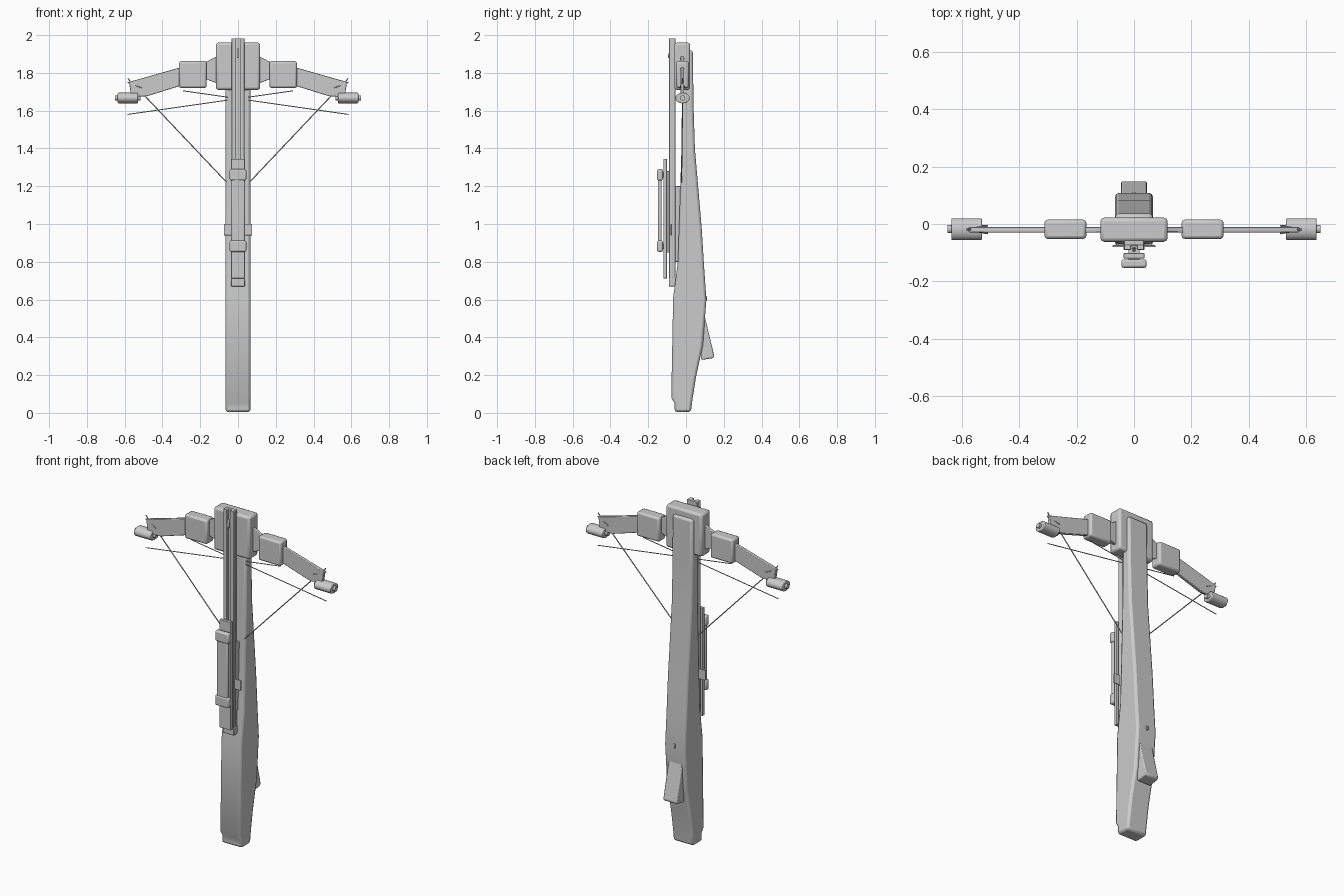
import bpy, bmesh, math
from mathutils import Vector


def finish(ob, bevel=0.0, segs=2):
    if bevel:
        m = ob.modifiers.new("Bevel", 'BEVEL')
        m.width, m.segments, m.limit_method = bevel, segs, 'ANGLE'
        m.angle_limit = math.radians(40)
    bpy.ops.object.select_all(action='DESELECT')
    ob.select_set(True)
    bpy.context.view_layer.objects.active = ob
    bpy.ops.object.shade_smooth_by_angle(angle=math.radians(35))
    return ob


def new_object(name, bm, bevel=0.0, segs=2):
    bmesh.ops.recalc_face_normals(bm, faces=bm.faces)
    me = bpy.data.meshes.new(name)
    bm.to_mesh(me)
    bm.free()
    ob = bpy.data.objects.new(name, me)
    bpy.context.collection.objects.link(ob)
    return finish(ob, bevel, segs)


def box(name, x, y, z, bevel=0.0):
    bm = bmesh.new()
    bmesh.ops.create_cube(bm, size=1)
    for v in bm.verts:
        v.co = [(r[0] + r[1]) / 2 + c * (r[1] - r[0]) for r, c in zip((x, y, z), v.co)]
    return new_object(name, bm, bevel)


def prism(name, pts, lo, hi, axis, bevel=0.0):
    """Extrude a 2D outline along x (points are y,z) or along y (points are x,z)."""
    bm = bmesh.new()

    def place(p, d):
        return (d, p[0], p[1]) if axis == 'x' else (p[0], d, p[1])
    a = [bm.verts.new(place(p, lo)) for p in pts]
    b = [bm.verts.new(place(p, hi)) for p in pts]
    bm.faces.new(a)
    bm.faces.new(b[::-1])
    for i in range(len(pts)):
        j = (i + 1) % len(pts)
        bm.faces.new((a[i], a[j], b[j], b[i]))
    return new_object(name, bm, bevel)


def rod(name, p, q, r=0.003, sides=8, squash=1.0, bevel=0.0):
    p, q = Vector(p), Vector(q)
    d = q - p
    bm = bmesh.new()
    bmesh.ops.create_cone(bm, cap_ends=True, segments=sides, radius1=r, radius2=r, depth=d.length)
    rot = d.to_track_quat('Z', 'Y').to_matrix()
    mid = (p + q) / 2
    for v in bm.verts:
        v.co = rot @ v.co
        v.co.z *= squash
        v.co += mid
    return new_object(name, bm, bevel)


# Long wooden stock, drawn as a side profile
stock = [(-0.06, 0.005), (0.026, 0.005), (0.034, 0.07), (0.053, 0.19), (0.09, 0.36),
         (0.10, 0.50), (0.108, 0.60), (0.096, 0.77), (0.083, 0.98), (0.047, 1.40),
         (0.040, 1.62), (0.036, 1.92), (-0.018, 1.92), (-0.024, 1.40), (-0.033, 1.10),
         (-0.043, 0.80), (-0.068, 0.61), (-0.078, 0.08), (-0.06, 0.05)]
prism("stock", stock, -0.066, 0.066, 'x', 0.013)

# Angled grip and small trigger pin on the back
prism("grip", [(0.09, 0.55), (0.15, 0.30), (0.143, 0.29), (0.08, 0.28), (0.07, 0.5)],
      -0.045, 0.045, 'x', 0.009)
box("trigger_pin", (-0.006, 0.006), (0.09, 0.112), (0.595, 0.62), 0.002)

# Grooved bolt rail
box("rail_base", (-0.034, 0.034), (-0.074, -0.056), (0.675, 1.983), 0.002)
for s in (-1, 1):
    xs = sorted((s * 0.010, s * 0.034))
    box("rail_strip", xs, (-0.09, -0.072), (0.675, 1.983), 0.003)
box("rail_end_block", (-0.036, 0.036), (-0.091, -0.055), (0.67, 0.715), 0.003)
box("rail_support", (-0.03, 0.03), (-0.062, -0.025), (0.80, 1.20), 0.003)
box("latch", (-0.02, 0.02), (-0.048, -0.03), (1.12, 1.20), 0.003)
box("cross_plate", (-0.075, 0.075), (-0.081, -0.074), (0.94, 1.0), 0.002)

# Front sight
prism("front_sight", [(-0.096, 1.88), (-0.093, 1.90), (-0.085, 1.93), (-0.08, 1.88)],
      -0.006, 0.006, 'x')

# Sighting unit in front of the rail
box("sight_plate", (-0.036, 0.036), (-0.120, -0.101), (0.712, 1.345), 0.002)
box("sight_mount", (-0.02, 0.02), (-0.104, -0.085), (0.85, 1.28))
box("sight_body", (-0.036, 0.036), (-0.149, -0.129), (0.86, 1.28), 0.006)
for z in (0.853, 1.23):
    box("sight_clamp", (-0.044, 0.044), (-0.153, -0.123), (z, z + 0.06), 0.008)
    box("clamp_foot", (-0.02, 0.02), (-0.13, -0.115), (z + 0.015, z + 0.045))

# Central riser block
box("riser", (-0.117, 0.117), (-0.062, 0.022), (1.71, 1.96), 0.013)

# Bow limbs, pockets, end weights, string halves on both sides
limb = [(0.10, 1.895), (0.165, 1.86), (0.31, 1.828), (0.577, 1.752), (0.565, 1.672),
        (0.48, 1.677), (0.31, 1.73), (0.165, 1.765), (0.10, 1.74)]
for s in (-1, 1):
    prism("limb", [(s * x, z) for x, z in limb], -0.029, -0.010, 'y', 0.003)
    box("limb_pocket", sorted((s * 0.166, s * 0.312)), (-0.052, 0.015), (1.72, 1.862), 0.011)
    rod("end_drum", (s * 0.53, -0.018, 1.667), (s * 0.637, -0.018, 1.667), 0.038, 32, 0.74, 0.004)
    rod("drum_axle", (s * 0.515, -0.018, 1.667), (s * 0.65, -0.018, 1.667), 0.014, 16)
    rod("string_half", (s * 0.495, -0.018, 1.68), (s * 0.05, -0.024, 1.21))
    rod("cross_cable", (s * 0.585, -0.018, 1.58), (s * -0.29, -0.018, 1.705), 0.0025)
    rod("tip_nock", (s * 0.55, -0.019, 1.725), (s * 0.583, -0.019, 1.772), 0.003)
    for y in (-0.006, -0.033):
        rod("tip_loop", (s * 0.51, y, 1.72), (s * 0.585, -0.019, 1.75), 0.003)
rod("string_centre", (-0.05, -0.024, 1.21), (0.05, -0.024, 1.21))
